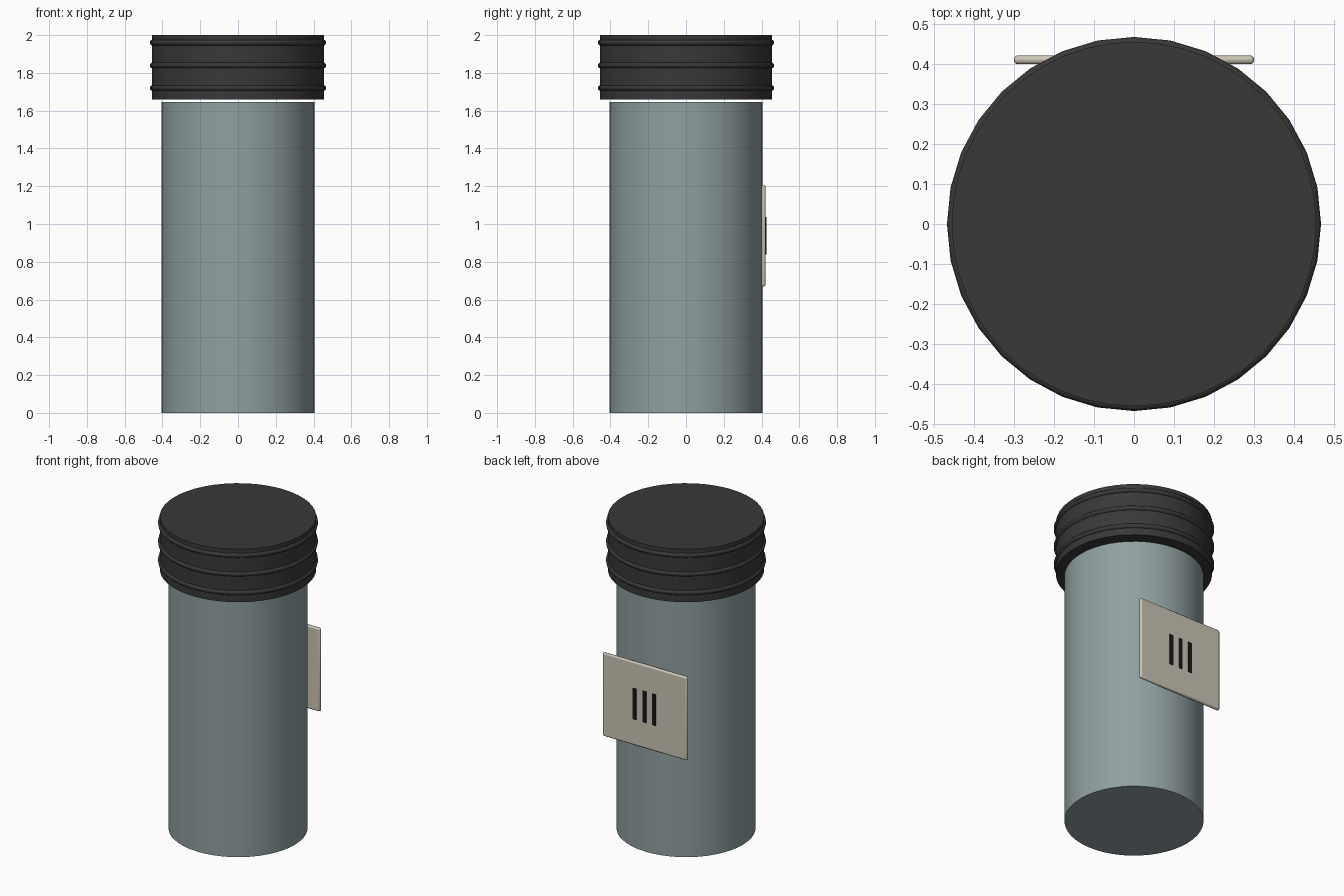
import bpy, math

if "Cube" in bpy.data.objects:
    bpy.data.objects.remove(bpy.data.objects["Cube"])


def material(name, rgb):
    m = bpy.data.materials.new(name)
    m.diffuse_color = (*rgb, 1)
    m.use_nodes = True
    m.node_tree.nodes["Principled BSDF"].inputs["Base Color"].default_value = m.diffuse_color
    return m


steel = material("grey_blue", (0.28, 0.35, 0.36))
black = material("charcoal", (0.04, 0.04, 0.042))
cream = material("cream", (0.60, 0.56, 0.46))
dark = material("slot_black", (0.01, 0.01, 0.012))


def finish(name, mat, smooth=True):
    ob = bpy.context.object
    ob.name = name
    ob.data.materials.append(mat)
    if smooth:
        bpy.ops.object.shade_smooth_by_angle(angle=math.radians(40))
    return ob


def cylinder(name, radius, z0, z1, mat):
    bpy.ops.mesh.primitive_cylinder_add(vertices=48, radius=radius, depth=z1 - z0,
                                        location=(0, 0, (z0 + z1) / 2))
    return finish(name, mat)


def box(name, size, loc, mat, bevel=0):
    bpy.ops.mesh.primitive_cube_add(size=1, location=loc)
    bpy.context.object.scale = size
    bpy.ops.object.transform_apply(location=False, rotation=False, scale=True)
    ob = finish(name, mat, smooth=bevel > 0)
    if bevel:
        mod = ob.modifiers.new("rounded_edges", 'BEVEL')
        mod.width = bevel
        mod.segments = 3
    return ob


# Main body and the separate cap floating just above it
cylinder("body", 0.405, 0, 1.645, steel)
cylinder("cap", 0.455, 1.66, 2.0, black)

# Grip rings around the cap
for i, z in enumerate((1.72, 1.84, 1.96)):
    bpy.ops.mesh.primitive_torus_add(major_radius=0.452, minor_radius=0.015,
                                     major_segments=32, minor_segments=12,
                                     location=(0, 0, z))
    finish(f"cap_ring_{i + 1}", black)

# Back plate with three dark slots
box("back_plate", (0.6, 0.022, 0.535), (0, 0.41, 0.9375), cream, bevel=0.01)
for i in (-1, 0, 1):
    box(f"slot_{i + 2}", (0.025, 0.01, 0.2), (0.07 * i, 0.42, 0.9375), dark)
